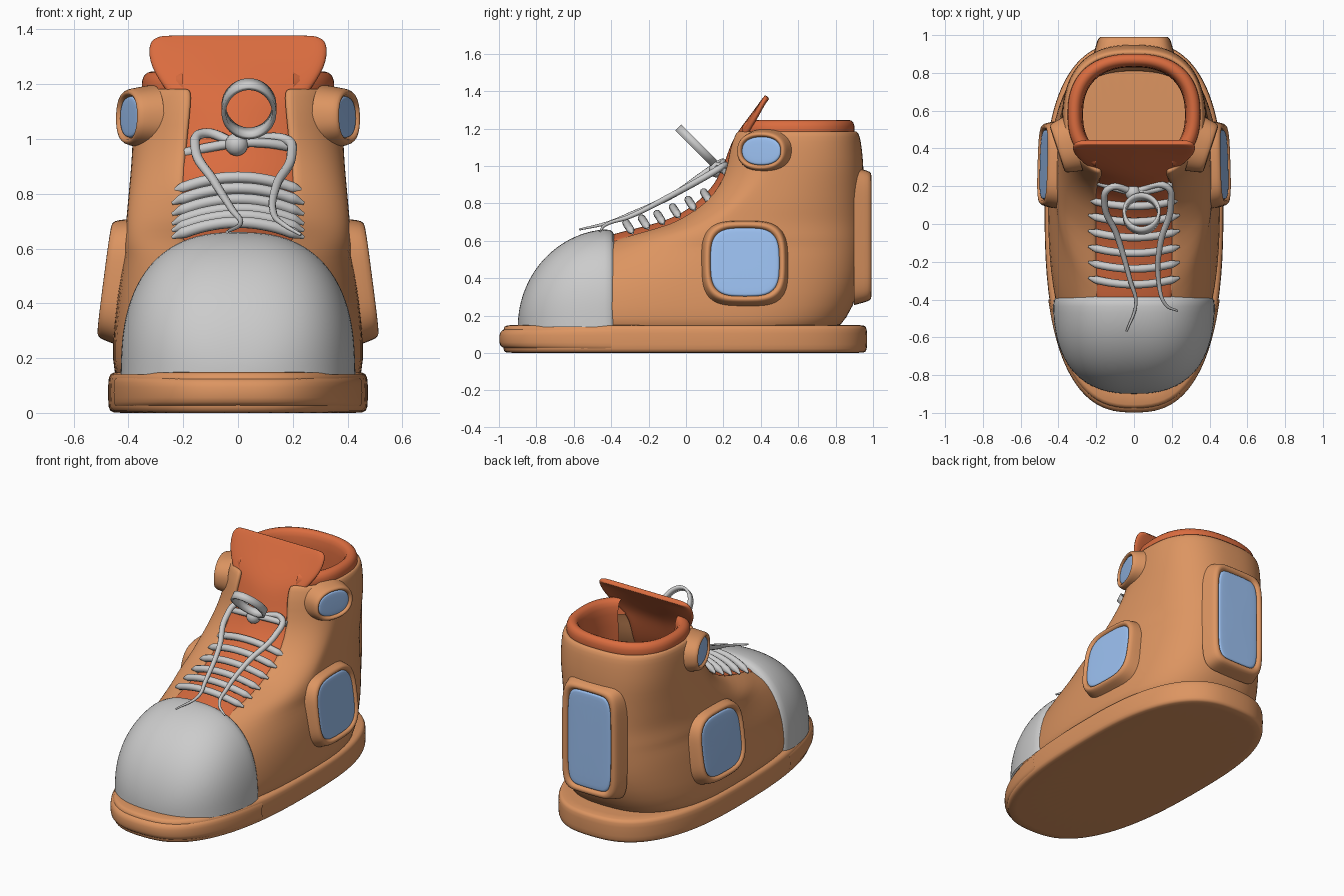
import bpy, bmesh, math
from mathutils import Vector

if "Cube" in bpy.data.objects:
    bpy.data.objects.remove(bpy.data.objects["Cube"])


def material(name, rgb):
    m = bpy.data.materials.new(name)
    m.diffuse_color = (*rgb, 1)
    m.use_nodes = True
    m.node_tree.nodes["Principled BSDF"].inputs["Base Color"].default_value = m.diffuse_color
    return m


TAN = material("tan_leather", (0.72, 0.30, 0.12))
RED = material("red_lining", (0.70, 0.15, 0.05))
BLUE = material("blue_panel", (0.33, 0.53, 0.88))


def spow(v, e):
    return math.copysign(abs(v) ** e, v)


def ring(z, yf, yb, yc, w, nf=2.6, nb=2.6, g=0.0, span=None, n=48):
    """Horizontal foot outline, starting at the front; g = half-width of a front gap."""
    a0 = math.asin((g / w) ** (nf / 2)) if g else 0.0
    a0, a1 = span or (a0, 2 * math.pi - a0)
    pts = []
    for i in range(n + 1):
        a = a0 + (a1 - a0) * i / n
        c, s = math.cos(a), math.sin(a)
        e = 2 / (nf if c > 0 else nb)
        pts.append((w * spow(s, e), yc - (yc - yf if c > 0 else yb - yc) * spow(c, e), z))
    return pts


def loft(name, rings, mat=None, caps=(False, False), solid=0.0, sub=1, mirror=False):
    bm = bmesh.new()
    rows = [[bm.verts.new(p) for p in r] for r in rings]
    for a, b in zip(rows, rows[1:]):
        for i in range(len(a) - 1):
            bm.faces.new((a[i], a[i + 1], b[i + 1], b[i]))
    if caps[0]:
        bm.faces.new(rows[0][:-1][::-1])
    if caps[1]:
        bm.faces.new(rows[-1][:-1])
    bmesh.ops.remove_doubles(bm, verts=bm.verts, dist=0.0005)
    me = bpy.data.meshes.new(name)
    bm.to_mesh(me)
    bm.free()
    for p in me.polygons:
        p.use_smooth = True
    ob = bpy.data.objects.new(name, me)
    bpy.context.collection.objects.link(ob)
    if mat:
        me.materials.append(mat)
    if mirror:
        ob.modifiers.new("mirror", 'MIRROR')
    if solid:
        ob.modifiers.new("solid", 'SOLIDIFY').thickness = solid
    if sub:
        m = ob.modifiers.new("smooth", 'SUBSURF')
        m.levels = m.render_levels = sub
    return ob


# Sole slab and toe bumper
loft("sole", [ring(z, -0.98 + d, 0.97 - d, 0.1, 0.475 - d) for z, d in
              ((0, 0.06), (0, 0.012), (0.015, 0), (0.075, 0), (0.135, 0), (0.15, 0.015), (0.15, 0.07))],
     TAN, caps=(True, True))
loft("toe_bumper", [ring(z, -0.98 - d, 0.97, 0.1, 0.475 + d * 0.2, span=(-1.2, 1.2), n=32) for z, d in
                    ((0.025, -0.01), (0.035, 0.017), (0.075, 0.02), (0.115, 0.017), (0.127, -0.01))], TAN)

# Upper: stacked outlines with a gap for the tongue (z, front, back, widest y, half-width, roundness, gap)
UPPER = [(0.13, -0.86, 0.82, 0.15, 0.455, 2.6, 0), (0.25, -0.85, 0.90, 0.15, 0.46, 2.6, 0),
         (0.40, -0.79, 0.94, 0.15, 0.445, 2.4, 0), (0.50, -0.74, 0.945, 0.20, 0.43, 2.0, 0),
         (0.56, -0.585, 0.95, 0.20, 0.42, 2.0, 0), (0.60, -0.46, 0.95, 0.20, 0.42, 2.0, 0.17),
         (0.64, -0.34, 0.95, 0.20, 0.415, 2.0, 0.2), (0.69, -0.12, 0.95, 0.20, 0.41, 2.0, 0.2),
         (0.74, -0.035, 0.95, 0.25, 0.405, 2.0, 0.2), (0.80, 0.07, 0.95, 0.32, 0.40, 2.1, 0.2),
         (0.90, 0.15, 0.95, 0.42, 0.39, 2.2, 0.2), (1.00, 0.184, 0.95, 0.50, 0.385, 2.2, 0.19),
         (1.10, 0.20, 0.94, 0.52, 0.38, 2.2, 0.18), (1.16, 0.225, 0.93, 0.54, 0.372, 2.2, 0.175),
         (1.19, 0.235, 0.915, 0.55, 0.36, 2.2, 0.18)]
loft("upper", [ring(z, yf, yb, yc, w, nf, 2.6, g) for z, yf, yb, yc, w, nf, g in UPPER], TAN, solid=0.03)

# Padded collar with lining
loft("collar", [ring(z, yf, yb, 0.58, w, 2.4, 2.4, 0.2) for z, yf, yb, w in
                ((1.12, 0.27, 0.89, 0.34), (1.19, 0.26, 0.905, 0.356), (1.235, 0.27, 0.90, 0.348),
                 (1.252, 0.31, 0.87, 0.315), (1.235, 0.34, 0.84, 0.285), (1.18, 0.35, 0.83, 0.27),
                 (1.0, 0.33, 0.83, 0.27), (0.85, 0.31, 0.83, 0.27))], RED)

# Tongue: (y, z, half-width, edge drop)
TONGUE = [(-0.46, 0.62, 0.20, 0.03), (-0.25, 0.67, 0.22, 0.04), (-0.10, 0.71, 0.22, 0.04),
          (0.0, 0.76, 0.22, 0.04), (0.10, 0.84, 0.22, 0.04), (0.17, 0.93, 0.22, 0.04),
          (0.21, 1.03, 0.21, 0.04), (0.24, 1.12, 0.21, 0.04), (0.28, 1.19, 0.26, 0.03),
          (0.35, 1.28, 0.325, 0.015), (0.40, 1.35, 0.33, 0.0), (0.42, 1.375, 0.31, 0.0), (0.425, 1.38, 0.28, 0)]
rows = []
for i, (y, z, w, d) in enumerate(TONGUE):
    a, b = TONGUE[max(i - 1, 0)], TONGUE[min(i + 1, len(TONGUE) - 1)]
    t = Vector((b[0] - a[0], b[1] - a[1])).normalized()
    rows.append([(w * k / 5, y + t.y * d * (k / 5) ** 2, z - t.x * d * (k / 5) ** 2) for k in range(-5, 6)])
loft("tongue", rows, RED, solid=0.03, sub=2)

# Grey toe cap: quarter of a rounded dome with a turned-in back lip
cap = []
for i in range(-1, 15):
    s = max(i, 0) / 14 * math.pi / 2
    k = 0.94 if i < 0 else 1
    y = (-0.385 if i < 0 else -0.395) - 0.505 * math.sin(s) ** 0.85
    t = min((-0.395 - y) / 0.505, 1) if i >= 0 else 0
    w, h = 0.43 * k * (1 - t ** 2.5) ** 0.4, 0.525 * k * (1 - t ** 2) ** 0.5
    cap.append([(-w * spow(math.cos(a), 0.8), y, 0.14 + h * abs(math.sin(a)) ** 0.8)
                for a in (math.pi * j / 28 for j in range(29))])
loft("toe_cap", cap)


# Raised frames with blue inserts
def panel(name, center, normal, hu, hv, power, rim, mirror=True):
    n, c = Vector(normal).normalized(), Vector(center)
    u = Vector((0, 0, 1)).cross(n).normalized()
    v = n.cross(u)

    def outline(inset, depth):
        return [c + n * depth + u * (hu - inset) * spow(math.cos(a), 2 / power)
                + v * (hv - inset) * spow(math.sin(a), 2 / power)
                for a in (2 * math.pi * i / 40 for i in range(41))]
    loft(name + "_frame", [outline(i * rim, d) for i, d in
                           ((-0.3, -0.07), (0, -0.015), (0.2, 0.018), (0.6, 0.026), (0.95, 0.015), (1.1, -0.02))],
         TAN, mirror=mirror)
    loft(name + "_insert", [outline(i * rim, d) for i, d in ((0.9, -0.02), (0.95, 0.012), (1.15, 0.014), (1.8, 0.016))],
         BLUE, caps=(False, True), mirror=mirror)


panel("side_panel", (0.462, 0.315, 0.485), (1, 0.03, 0.13), 0.225, 0.225, 3.4, 0.042)
panel("ankle_panel", (0.385, 0.405, 1.08), (1, -0.33, 0.02), 0.142, 0.108, 2.3, 0.034)
panel("heel_panel", (0, 0.968, 0.625), (0, 1, 0), 0.2, 0.355, 6, 0.05, mirror=False)


# Laces
def cord(name, pts, r, radii=None):
    cu = bpy.data.curves.new(name, 'CURVE')
    cu.dimensions, cu.bevel_depth, cu.bevel_resolution = '3D', r, 3
    cu.resolution_u, cu.use_fill_caps = 8, True
    sp = cu.splines.new('BEZIER')
    sp.bezier_points.add(len(pts) - 1)
    for i, (b, p) in enumerate(zip(sp.bezier_points, pts)):
        b.co, b.handle_left_type, b.handle_right_type = p, 'AUTO', 'AUTO'
        b.radius = radii[i] if radii else 1
    ob = bpy.data.objects.new(name, cu)
    bpy.context.collection.objects.link(ob)


for i, z in enumerate((0.695, 0.72, 0.745, 0.78, 0.82, 0.86)):
    y = -0.32 + 0.083 * i
    cord(f"lace_row_{i + 1}", [(x, y + 0.035 * (abs(x) / 0.24) ** 2, z - 0.055 * (abs(x) / 0.24) ** 2)
                               for x in (-0.24, -0.2, -0.1, 0, 0.1, 0.2, 0.24)],
         0.021, (0.3, 1, 1, 1, 1, 1, 0.3))
cord("lace_top", [(-0.19, 0.22, 0.95), (-0.1, 0.19, 0.97), (0, 0.17, 0.985), (0.1, 0.18, 0.985), (0.2, 0.21, 0.97)],
     0.018)
TAPER = (1, 1, 1, 0.9, 0.7, 0.5, 0.3)
cord("lace_end_left", [(0, 0.17, 0.98), (-0.13, 0.19, 1.02), (-0.155, 0.1, 0.96), (-0.09, -0.06, 0.85),
                       (-0.02, -0.3, 0.74), (0.01, -0.42, 0.695), (-0.04, -0.57, 0.66)], 0.018, TAPER)
cord("lace_end_right", [(0, 0.17, 0.98), (0.17, 0.2, 1.0), (0.195, 0.1, 0.94), (0.14, -0.1, 0.83),
                        (0.13, -0.3, 0.73), (0.17, -0.43, 0.685), (0.23, -0.46, 0.65)], 0.018, TAPER)

# Bow knot and loop
bpy.ops.mesh.primitive_uv_sphere_add(segments=24, ring_count=12, radius=0.042, location=(-0.005, 0.165, 0.98))
bpy.context.object.name = "lace_knot"
bpy.ops.object.shade_smooth()
bpy.ops.mesh.primitive_cylinder_add(vertices=48, radius=1, depth=1, end_fill_type='NOTHING',
                                    location=(0.04, 0.055, 1.11), rotation=(math.radians(-45), 0, 0))
loop = bpy.context.object
loop.name = "lace_loop"
loop.scale = (0.1, 0.135, 0.045)
bpy.ops.object.transform_apply(location=False, rotation=False, scale=True)
loop.modifiers.new("solid", 'SOLIDIFY').thickness = 0.016
bpy.ops.object.shade_smooth_by_angle()
